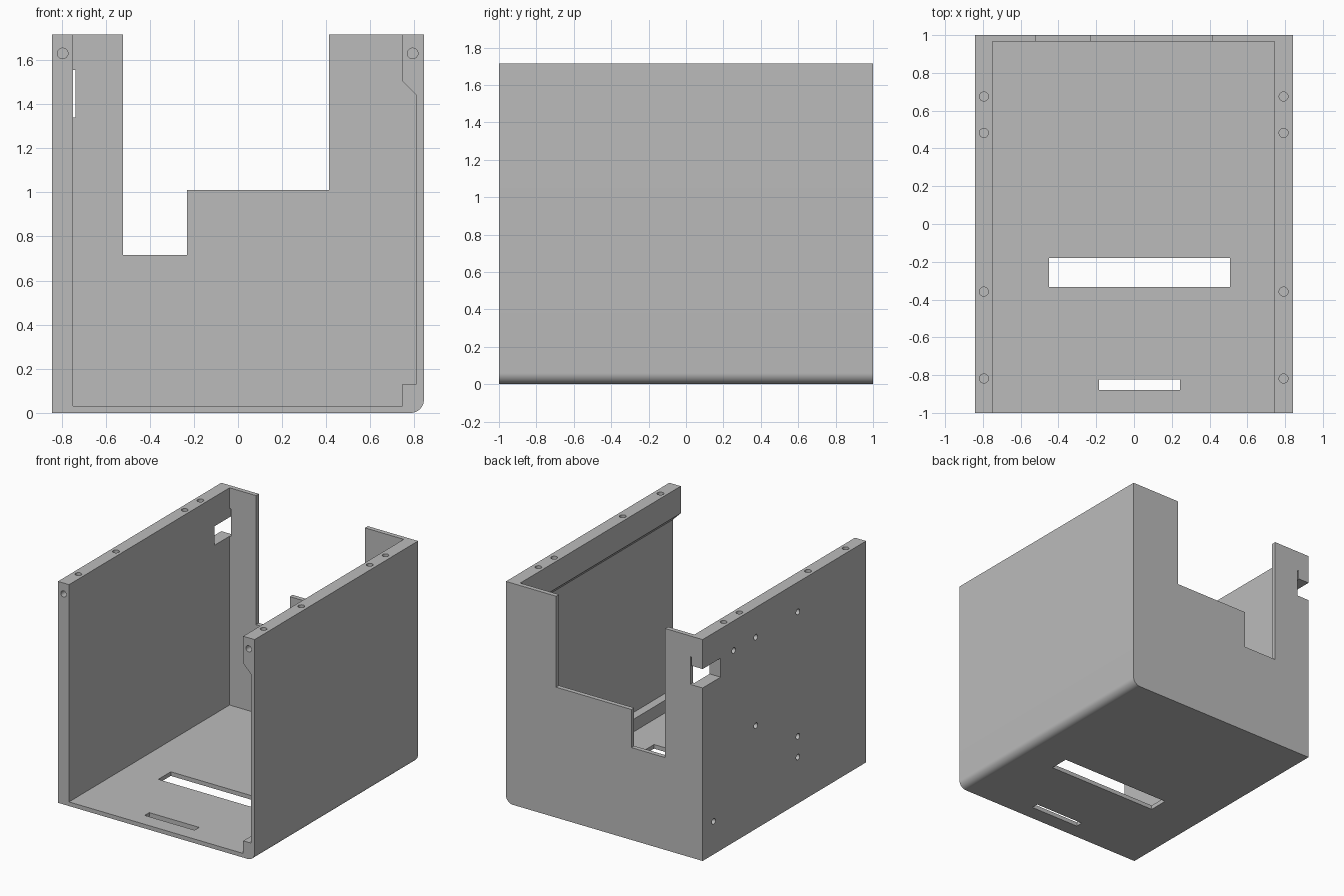
import bpy, bmesh, math
from mathutils import Matrix, Vector

if "Cube" in bpy.data.objects:
    bpy.data.objects.remove(bpy.data.objects["Cube"])


def prism(name, points, axis, lo, hi):
    """Extrude a 2D outline along an axis: X -> (y, z), Y -> (x, z), Z -> (x, y)."""
    def place(a, b, d):
        return {"X": (d, a, b), "Y": (a, d, b), "Z": (a, b, d)}[axis]
    bm = bmesh.new()
    face = bm.faces.new([bm.verts.new(place(a, b, lo)) for a, b in points])
    new = bmesh.ops.extrude_face_region(bm, geom=[face])["geom"]
    shift = Vector(place(0, 0, hi - lo))
    bmesh.ops.translate(bm, vec=shift, verts=[v for v in new if isinstance(v, bmesh.types.BMVert)])
    bmesh.ops.recalc_face_normals(bm, faces=bm.faces)
    mesh = bpy.data.meshes.new(name)
    bm.to_mesh(mesh)
    bm.free()
    obj = bpy.data.objects.new(name, mesh)
    bpy.context.collection.objects.link(obj)
    return obj


def rect(a0, a1, b0, b1):
    return [(a0, b0), (a1, b0), (a1, b1), (a0, b1)]


def circle(a, b, r, n=24):
    return [(a + r * math.cos(2 * math.pi * i / n), b + r * math.sin(2 * math.pi * i / n))
            for i in range(n)]


LEFT, RIGHT, TOP, R = -0.843, 0.843, 1.715, 0.06

# Outer block with one rounded lower edge
corner = [(RIGHT - R + R * math.sin(t), R - R * math.cos(t))
          for t in [math.pi / 2 * i / 10 for i in range(11)]]
body = prism("enclosure", [(LEFT, 0)] + corner + [(RIGHT, TOP), (LEFT, TOP)], "Y", -1, 1)

cutters = []

# Inner cavity, open at front and top, with a recess in the right wall
cutters.append(prism("cavity", [(-0.748, 0.032), (0.745, 0.032), (0.745, 0.13), (0.81, 0.13),
                                (0.81, 1.44), (0.745, 1.505), (0.745, 2), (-0.748, 2)],
                     "Y", -1.2, 0.965))

# Stepped opening in the back wall
cutters.append(prism("back_notch", [(-0.522, 0.715), (-0.232, 0.715), (-0.232, 1.01),
                                    (0.413, 1.01), (0.413, 2), (-0.522, 2)], "Y", 0.9, 1.2))

# Port window through the back left corner, with its thin upper slit
cutters.append(prism("corner_window", [(-1, 1.34), (-0.737, 1.34), (-0.737, 1.555),
                                       (-0.748, 1.555), (-0.748, 1.487), (-1, 1.487)],
                     "Y", 0.78, 1.2))

# Floor slots
cutters.append(prism("large_floor_slot", rect(-0.45, 0.507, -0.333, -0.18), "Z", -0.2, 0.1))
cutters.append(prism("small_floor_slot", rect(-0.185, 0.243, -0.878, -0.822), "Z", -0.2, 0.1))

# Screw holes in the top and front of the side walls
for x in (-0.795, 0.792):
    for y in (0.675, 0.482, -0.358, -0.818):
        cutters.append(prism("top_hole", circle(x, y, 0.024), "Z", TOP - 0.1, TOP + 0.1))
    cutters.append(prism("front_hole", circle(x, 1.63, 0.024), "Y", -1.1, -0.92))

# Blind screw holes in the left wall
for y, z in ((-0.166, 1.485), (0.35, 1.485), (0.62, 1.485), (0.35, 0.80),
             (-0.166, 0.52), (-0.166, 0.36), (0.865, 0.255)):
    cutters.append(prism("side_hole", circle(y, z, 0.022), "X", -1, LEFT + 0.05))

# Apply the cuts
bpy.context.view_layer.objects.active = body
body.select_set(True)
for cutter in cutters:
    cutter.hide_render = True
    mod = body.modifiers.new("cut", "BOOLEAN")
    mod.operation, mod.solver, mod.object = "DIFFERENCE", "EXACT", cutter
    bpy.ops.object.modifier_apply(modifier=mod.name)
    bpy.data.objects.remove(cutter, do_unlink=True)

# Plain grey material
grey = bpy.data.materials.new("grey")
grey.diffuse_color = (0.5, 0.5, 0.5, 1)
grey.use_nodes = True
grey.node_tree.nodes["Principled BSDF"].inputs["Base Color"].default_value = grey.diffuse_color
body.data.materials.clear()
body.data.materials.append(grey)
for p in body.data.polygons:
    p.material_index = 0
bpy.ops.object.shade_smooth_by_angle(angle=math.radians(30))
